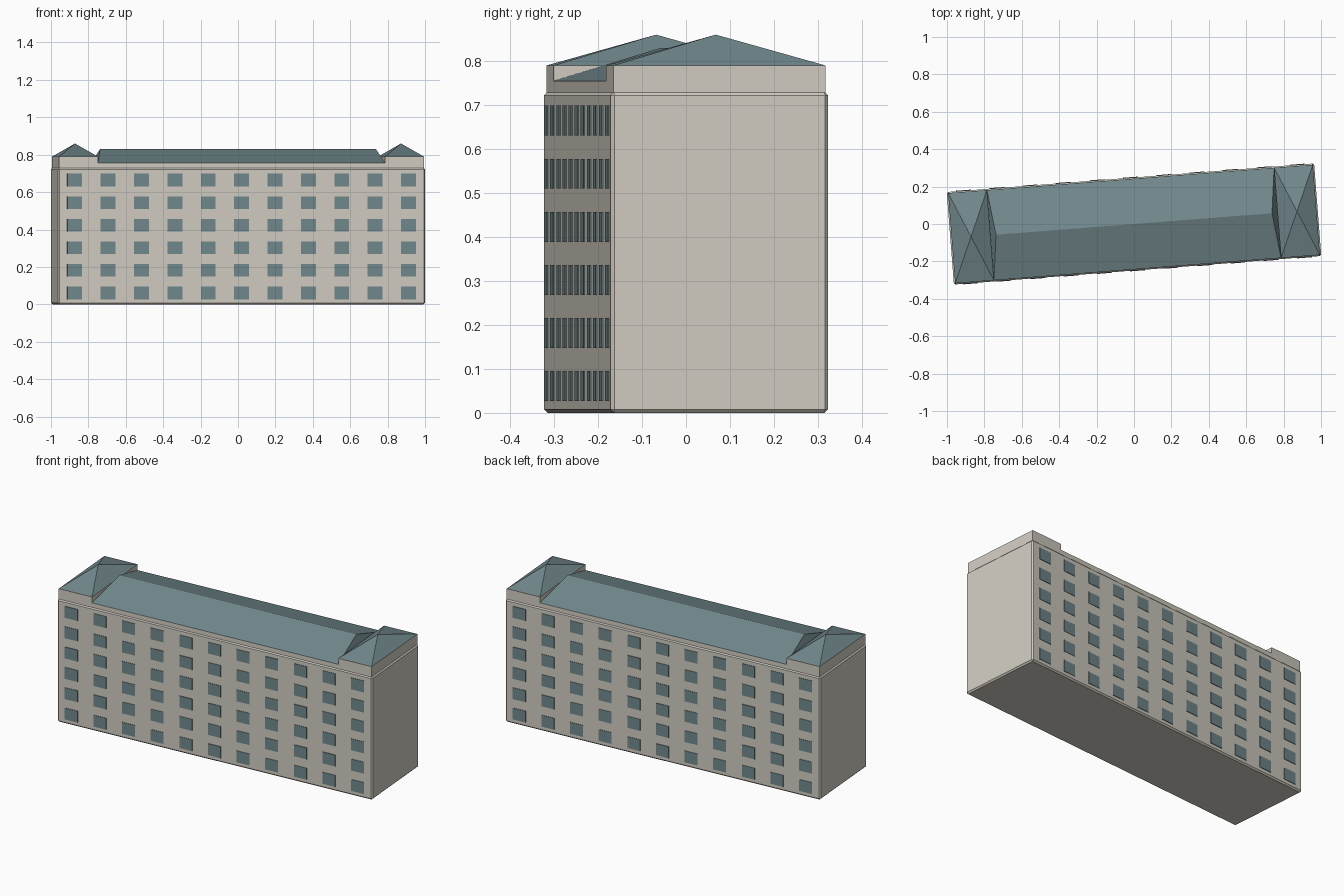
import bpy, bmesh, math
from mathutils import Matrix

if "Cube" in bpy.data.objects:
    bpy.data.objects.remove(bpy.data.objects["Cube"])

TURN = Matrix.Rotation(math.radians(4.45), 4, 'Z')   # whole block is turned slightly


def material(name, rgb):
    m = bpy.data.materials.new(name)
    m.diffuse_color = (*rgb, 1)
    m.use_nodes = True
    m.node_tree.nodes["Principled BSDF"].inputs["Base Color"].default_value = m.diffuse_color
    return m


STONE = material("pale_stone", (0.645, 0.612, 0.540))
SLATE = material("blue_grey", (0.168, 0.250, 0.266))


def finish(name, bm, mat):
    bmesh.ops.recalc_face_normals(bm, faces=bm.faces)
    me = bpy.data.meshes.new(name)
    bm.to_mesh(me)
    bm.free()
    me.materials.append(mat)
    ob = bpy.data.objects.new(name, me)
    ob.matrix_world = TURN
    bpy.context.collection.objects.link(ob)
    return ob


def add_box(bm, x0, x1, y0, y1, z0, z1):
    m = Matrix.Translation(((x0 + x1) / 2, (y0 + y1) / 2, (z0 + z1) / 2)) \
        @ Matrix.Diagonal((x1 - x0, y1 - y0, z1 - z0, 1))
    bmesh.ops.create_cube(bm, size=1, matrix=m)


def hip_roof(name, cx, hx, hy, z0, z1, ridge):
    """Hipped roof; a ridge half-length of 0 gives a pyramid."""
    bm = bmesh.new()
    a, b, c, d = [bm.verts.new((cx + sx * hx, sy * hy, z0))
                  for sx, sy in ((-1, -1), (1, -1), (1, 1), (-1, 1))]
    left = bm.verts.new((cx - ridge, 0, z1))
    right = bm.verts.new((cx + ridge, 0, z1)) if ridge else left
    for f in ((a, b, right, left), (c, d, left, right), (b, c, right), (d, a, left), (d, c, b, a)):
        bm.faces.new(list(dict.fromkeys(f)))
    finish(name, bm, SLATE)


# Main block with chamfered edges
HX, HY = 0.985, 0.248
bm = bmesh.new()
add_box(bm, -HX, HX, -HY, HY, 0, 0.73)
bmesh.ops.bevel(bm, geom=bm.edges[:], offset=0.008, segments=1, affect='EDGES')
finish("main_walls", bm, STONE)

# Set-back attic wall between the end pavilions
UX, UY, INNER = 0.978, 0.242, 0.77
bm = bmesh.new()
add_box(bm, -INNER, INNER, -UY, UY, 0.725, 0.755)
finish("attic_wall", bm, STONE)
hip_roof("main_roof", 0, INNER, UY, 0.755, 0.83, 0.74)

# Taller end pavilions with pyramid roofs
for side, s in (("left", -1), ("right", 1)):
    bm = bmesh.new()
    add_box(bm, min(s * INNER, s * UX), max(s * INNER, s * UX), -UY, UY, 0.725, 0.79)
    finish(side + "_pavilion_wall", bm, STONE)
    hip_roof(side + "_pavilion_roof", s * (UX + INNER) / 2, (UX - INNER) / 2, UY, 0.79, 0.86, 0)

# Window grid on both long sides
for side, s in (("front", -1), ("back", 1)):
    bm = bmesh.new()
    y0, y1 = sorted((s * (HY - 0.004), s * (HY + 0.003)))
    for col in range(11):
        for row in range(6):
            x, z = (col - 5) * 0.179, 0.061 + row * 0.1207
            add_box(bm, x - 0.04, x + 0.04, y0, y1, z - 0.034, z + 0.034)
    finish(side + "_windows", bm, SLATE)
